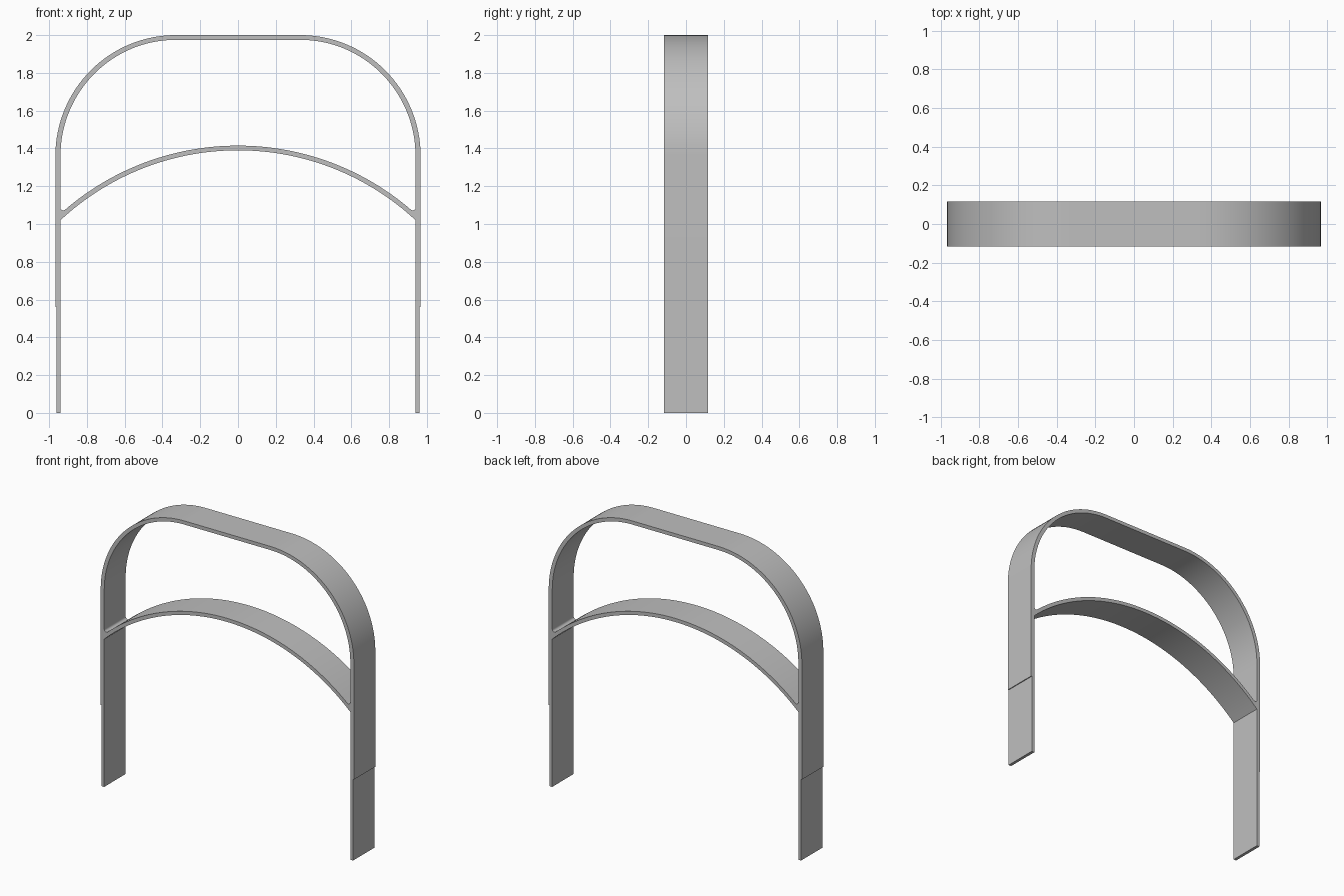
import bpy
import bmesh
from math import sin, cos, pi, sqrt, asin, atan2
from mathutils import Vector

cube = bpy.data.objects.get("Cube")
if cube:
    bpy.data.objects.remove(cube, do_unlink=True)

DEPTH = 0.117        # half width of the strap
OUTER, INNER = 0.967, 0.94
TOP, WALL = 2.0, 0.025
SHOULDER_X, SHOULDER_Z = 0.33, 1.36
STEP_Z, STEP_X = 0.56, 0.961

grey = bpy.data.materials.new("satin grey")
grey.use_nodes = True
colour = (0.52, 0.52, 0.52, 1)
grey.diffuse_color = colour
grey.node_tree.nodes["Principled BSDF"].inputs["Base Color"].default_value = colour


def arc(cx, cz, rx, rz, start, end, steps):
    """Points along an elliptical arc in the x-z plane."""
    angles = [start + (end - start) * i / steps for i in range(steps + 1)]
    return [(cx + rx * cos(a), cz + rz * sin(a)) for a in angles]


def mirrored(half):
    """Continue a right-hand path across the centre to the other side."""
    return half + [(-x, z) for x, z in reversed(half) if abs(x) > 1e-6]


def extrude_outline(name, outline):
    """Turn a closed x-z outline into a solid running front to back."""
    bm = bmesh.new()
    face = bm.faces.new([bm.verts.new((x, -DEPTH, z)) for x, z in outline])
    result = bmesh.ops.extrude_face_region(bm, geom=[face])
    moved = [v for v in result["geom"] if isinstance(v, bmesh.types.BMVert)]
    bmesh.ops.translate(bm, verts=moved, vec=Vector((0, 2 * DEPTH, 0)))
    bmesh.ops.recalc_face_normals(bm, faces=bm.faces)
    mesh = bpy.data.meshes.new(name)
    bm.to_mesh(mesh)
    bm.free()
    mesh.materials.append(grey)
    obj = bpy.data.objects.new(name, mesh)
    bpy.context.collection.objects.link(obj)
    bpy.ops.object.select_all(action="DESELECT")
    obj.select_set(True)
    bpy.context.view_layer.objects.active = obj
    bpy.ops.object.shade_smooth_by_angle(angle=pi / 6)
    return obj


# Outer frame: legs with a shallow step, rounded shoulders and a flat top
rise = TOP - SHOULDER_Z
outside = [(STEP_X, 0), (STEP_X, STEP_Z), (OUTER, STEP_Z)]
outside += arc(SHOULDER_X, SHOULDER_Z, OUTER - SHOULDER_X, rise, 0, pi / 2, 32)
inside = [(INNER, 0)]
inside += arc(SHOULDER_X, SHOULDER_Z, INNER - SHOULDER_X, rise - WALL, 0, pi / 2, 32)
extrude_outline("outer_frame", mirrored(outside) + mirrored(inside)[::-1])

# Cross arch: a constant-thickness arc, filleted where it meets the legs
CROWN, FOOT, FILLET = 1.39, 1.02, 0.015
drop = CROWN - FOOT
radius = (INNER ** 2 + drop ** 2) / (2 * drop)
centre = CROWN - radius
upper = radius + WALL
fillet_x = INNER - FILLET
fillet_z = centre + sqrt((upper + FILLET) ** 2 - fillet_x ** 2)
tangent = atan2(fillet_z - centre, fillet_x)
top_half = arc(fillet_x, fillet_z, FILLET, FILLET, 0, tangent - pi, 8)
top_half += arc(0, centre, upper, upper, tangent, pi / 2, 32)[1:]
end_angle = pi / 2 - asin(INNER / radius)
under_half = arc(0, centre, radius, radius, end_angle, pi / 2, 32)
extrude_outline("cross_arch", mirrored(top_half) + mirrored(under_half)[::-1])
